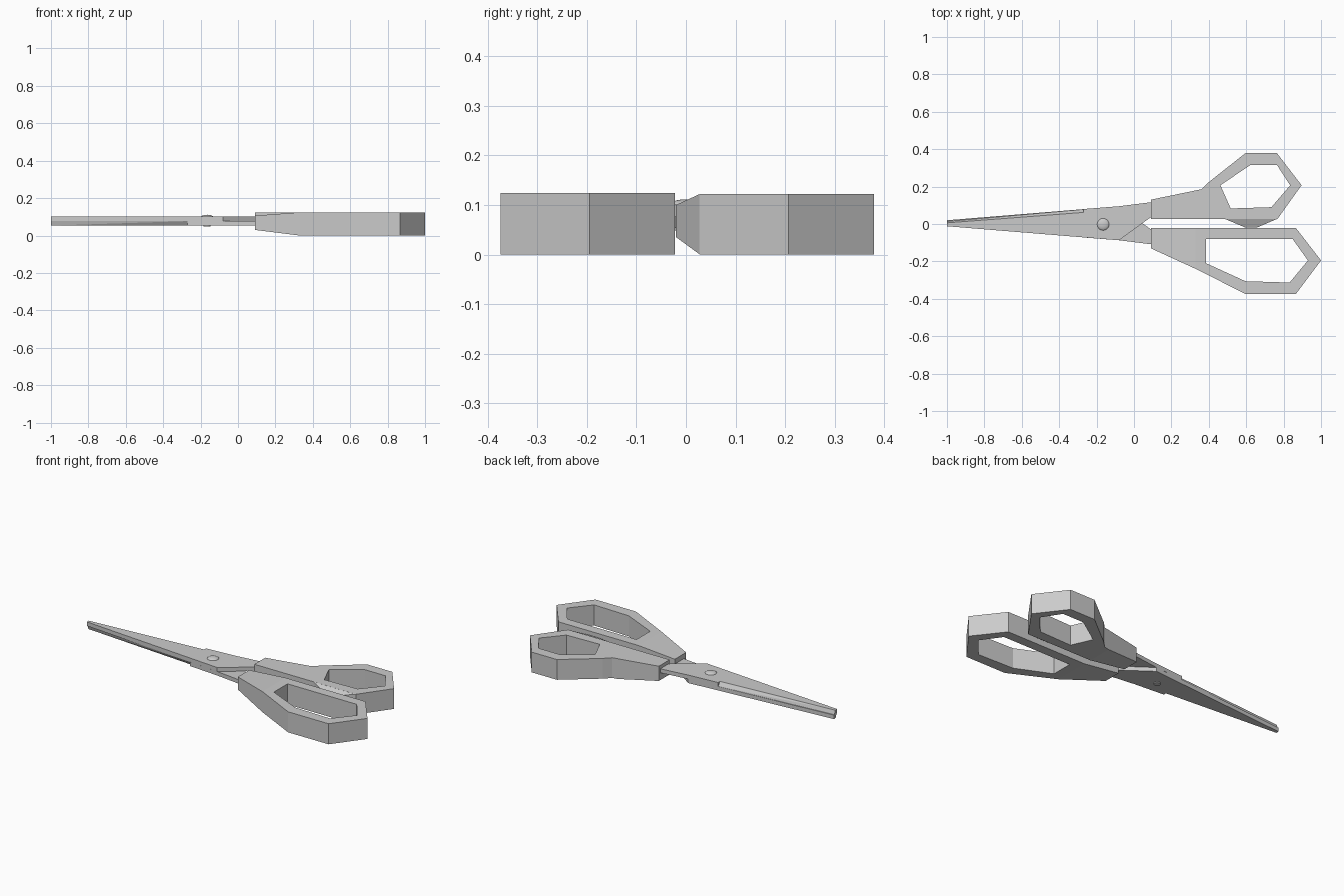
import bpy, bmesh
from mathutils import Vector

if "Cube" in bpy.data.objects:
    bpy.data.objects.remove(bpy.data.objects["Cube"])


def finish(name, bm):
    bmesh.ops.recalc_face_normals(bm, faces=bm.faces)
    me = bpy.data.meshes.new(name)
    bm.to_mesh(me)
    bm.free()
    ob = bpy.data.objects.new(name, me)
    bpy.context.collection.objects.link(ob)
    return ob


def extrude_loops(bm, loops, z0, z1):
    """Fill an outline (with optional holes) and extrude it upward."""
    edges = []
    for pts in loops:
        vs = [bm.verts.new((x, y, z0)) for x, y in pts]
        edges += [bm.edges.new((vs[i - 1], vs[i])) for i in range(len(vs))]
    fill = bmesh.ops.triangle_fill(bm, use_beauty=True, edges=edges, normal=(0, 0, 1))
    faces = [g for g in fill["geom"] if isinstance(g, bmesh.types.BMFace)]
    ext = bmesh.ops.extrude_face_region(bm, geom=faces)
    for v in ext["geom"]:
        if isinstance(v, bmesh.types.BMVert):
            v.co.z = z1


def hull(bm, pts):
    vs = [bm.verts.new(p) for p in pts]
    bmesh.ops.convex_hull(bm, input=vs)


# Handles: looped prisms thinning towards the blades
START, KINK = 0.09, 0.33


def handle(name, outer, hole, height, low, high):
    bm = bmesh.new()
    extrude_loops(bm, [outer, hole], 0, height)
    bmesh.ops.bisect_plane(bm, geom=bm.verts[:] + bm.edges[:] + bm.faces[:],
                           plane_co=(KINK, 0, 0), plane_no=(1, 0, 0))
    for v in bm.verts:
        t = max(0, (KINK - v.co.x) / (KINK - START))
        end = high if v.co.z > height / 2 else low
        v.co.z += (end - v.co.z) * t
    return finish(name, bm)


handle("finger_handle",
       [(.09, -.022), (.866, -.022), (1, -.195), (.866, -.374), (.596, -.374),
        (.33, -.24), (.09, -.13)],
       [(.386, -.08), (.848, -.08), (.93, -.195), (.832, -.313), (.596, -.306),
        (.386, -.21)], .124, .03, .106)
handle("thumb_handle",
       [(.09, .027), (.767, .027), (.896, .207), (.764, .379), (.596, .379),
        (.4, .224), (.362, .186), (.09, .13)],
       [(.462, .207), (.623, .316), (.764, .316), (.835, .207), (.735, .09),
        (.517, .083)], .122, .033, .122)

# Stop bump between the handles
bm = bmesh.new()
hull(bm, [(x, .028, z) for x in (.484, .767) for z in (0, .122)]
     + [(x, -.02, z) for x in (.598, .655) for z in (.035, .1)])
finish("stop_bump", bm)

# Blades: identical, the lower one is the upper turned over
ZMID, YMID = .077, .004


def blade(name, flip):
    bm = bmesh.new()
    extrude_loops(bm, [[(-1, -.012), (-.08, -.087), (.048, .006), (.12, .058),
                        (.12, .12), (.09, .116), (-.08, .095), (-.27, .08),
                        (-.27, .062), (-1, .006)]], ZMID, .101)
    # ground cutting edge
    hull(bm, [(-1, .006, ZMID), (-1, .006, .101), (-1, .014, ZMID),
              (-.27, .062, ZMID), (-.27, .062, .101), (-.27, .078, ZMID)])
    if flip:
        for v in bm.verts:
            v.co = Vector((v.co.x, 2 * YMID - v.co.y, 2 * ZMID - v.co.z))
    return finish(name, bm)


blade("upper_blade", False)
blade("lower_blade", True)

# Pivot: domed head above, small pin end below
bpy.ops.mesh.primitive_uv_sphere_add(segments=24, ring_count=12, radius=1,
                                     location=(-.165, -.002, .098))
head = bpy.context.object
head.name = "pivot_head"
head.scale = (.033, .033, .013)
bpy.ops.object.transform_apply(location=False, rotation=False)
bpy.ops.object.shade_smooth()
bpy.ops.mesh.primitive_cylinder_add(vertices=16, radius=.019, depth=.045,
                                    location=(-.165, -.002, .0695))
bpy.context.object.name = "pivot_pin"
bpy.ops.object.shade_smooth_by_angle()
